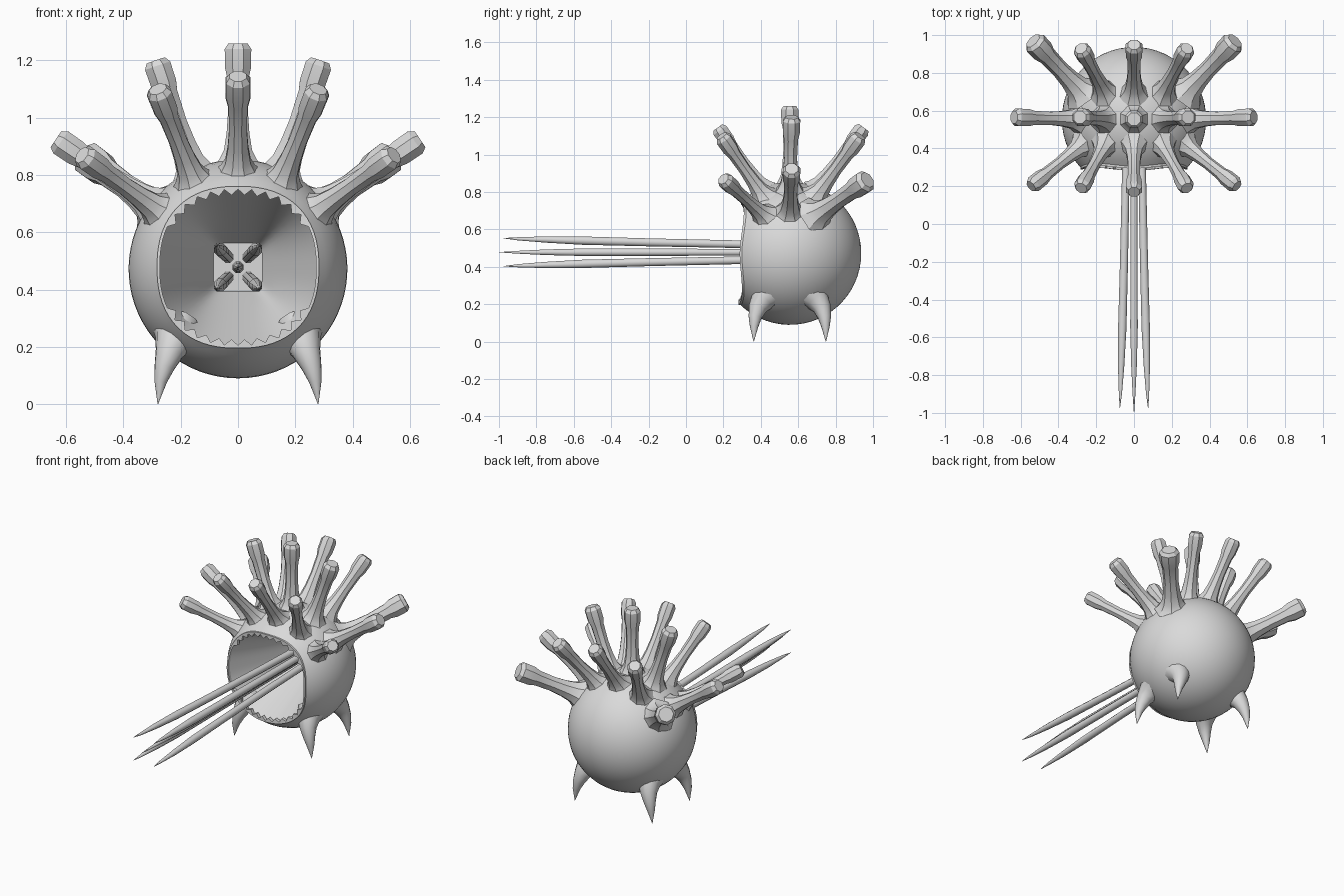
import bpy, bmesh, math
from mathutils import Vector

if "Cube" in bpy.data.objects:
    bpy.data.objects.remove(bpy.data.objects["Cube"])

grey = bpy.data.materials.new("plain grey")
grey.diffuse_color = (0.7, 0.7, 0.7, 1)
grey.use_nodes = True
grey.node_tree.nodes["Principled BSDF"].inputs["Base Color"].default_value = grey.diffuse_color

C = Vector((0, 0.555, 0.472))   # body centre
R = 0.382
MOUTH_Z = 0.478


def finish(bm, name, angle):
    bmesh.ops.recalc_face_normals(bm, faces=bm.faces)
    me = bpy.data.meshes.new(name)
    bm.to_mesh(me)
    bm.free()
    ob = bpy.data.objects.new(name, me)
    bpy.context.collection.objects.link(ob)
    me.materials.append(grey)
    bpy.ops.object.select_all(action='DESELECT')
    ob.select_set(True)
    bpy.context.view_layer.objects.active = ob
    bpy.ops.object.shade_smooth_by_angle(angle=math.radians(angle))
    return ob


def bridge(bm, a, b):
    n = len(a)
    for i in range(n):
        bm.faces.new((a[i], a[(i + 1) % n], b[(i + 1) % n], b[i]))


def superellipse(t, r, n):
    c, s = math.cos(t), math.sin(t)
    k = r / (abs(c) ** n + abs(s) ** n) ** (1 / n)
    return k * c, k * s


def tube(name, stations, sides=10, angle=35):
    """Loft rings along (point, radius, squareness) stations."""
    bm = bmesh.new()
    rings = []
    pts = [Vector(s[0]) for s in stations]
    for i, (p, r, sq) in enumerate(stations):
        d = (pts[min(i + 1, len(pts) - 1)] - pts[max(i - 1, 0)]).normalized()
        ref = Vector((0, 1, 0)) if abs(d.y) < 0.9 else Vector((0, 0, 1))
        u = d.cross(ref).normalized()
        v = d.cross(u)
        ring = []
        for k in range(sides):
            x, y = superellipse(2 * math.pi * (k + 0.5) / sides, r, sq)
            ring.append(bm.verts.new(pts[i] + u * x + v * y))
        rings.append(ring)
    for a, b in zip(rings, rings[1:]):
        bridge(bm, a, b)
    bm.faces.new(rings[0])
    bm.faces.new(rings[-1])
    return finish(bm, name, angle)


# Body: round shell with a mouth opening and a tapering throat
N = 72
rim = []
for i in range(N):
    t = 2 * math.pi * i / N
    x, z = superellipse(t, 0.28, 2.35)
    z += MOUTH_Z - C.z
    rim.append((t, math.atan2(z, x), math.asin(min(1, math.hypot(x, z) / R))))
bm = bmesh.new()
rings = []
STEPS = 22
for j in range(STEPS):
    ring = []
    for t, th, ph0 in rim:
        ph = ph0 + (math.pi - ph0) * j / STEPS
        d = Vector((math.sin(ph) * math.cos(th), -math.cos(ph), math.sin(ph) * math.sin(th)))
        ring.append(bm.verts.new(C + d * R))
    rings.append(ring)
for a, b in zip(rings, rings[1:]):
    bridge(bm, a, b)
pole = bm.verts.new(C + Vector((0, R, 0)))
for i in range(N):
    bm.faces.new((rings[-1][i], rings[-1][(i + 1) % N], pole))
prev = rings[0]
rim_pts = [v.co.copy() for v in rings[0]]
for j in range(1, 7):
    f = j / 6
    ring = []
    for (t, th, ph0), p in zip(rim, rim_pts):
        x, z = superellipse(t, 0.085, 7)
        ring.append(bm.verts.new(p.lerp(Vector((x, 0.72, MOUTH_Z + z)), f)))
    bridge(bm, prev, ring)
    prev = ring
bm.faces.new(prev)
finish(bm, "body", 40)

# Lip with saw teeth along its upper and lower arcs
bm = bmesh.new()
layers = []
for dy in (-0.008, 0.012):
    outer, inner = [], []
    for i, p in enumerate(rim_pts):
        toothed = abs(math.sin(rim[i][0])) > 0.45
        k = (0.90 if i % 2 else 0.975) if toothed else 0.975
        outer.append(bm.verts.new((p.x * 1.01, p.y + dy, MOUTH_Z + (p.z - MOUTH_Z) * 1.01)))
        inner.append(bm.verts.new((p.x * k, p.y + dy, MOUTH_Z + (p.z - MOUTH_Z) * k)))
    layers.append((outer, inner))
(fo, fi), (bo, bi) = layers
for a, b in ((fo, fi), (fi, bi), (bi, bo), (bo, fo)):
    bridge(bm, a, b)
finish(bm, "toothed_lip", 25)


# Stalks with flared roots and blocky rounded heads
def stalk(name, base, tip, s):
    off = Vector(base) - C
    a = C + off.normalized() * 0.36
    b = Vector(tip)
    d = (b - a).normalized()
    shaft = (b - a).length - 0.1
    st = [(a + d * shaft * f, r * s, 2) for f, r in
          ((0, 0.09), (0.07, 0.07), (0.17, 0.053), (0.35, 0.043), (0.6, 0.037), (0.93, 0.040))]
    st += [(b - d * h, r * s, 3.5) for h, r in
           ((0.085, 0.046), (0.02, 0.047), (0.0, 0.034))]
    tube(name, st, 8, 30)


# (base x, base z, tip x, tip y offset from the centre, tip z)
rows = {
    "middle": (0, 1.0, [(0, 0.83, 0, 0, 1.26), (0.15, 0.80, 0.287, 0.01, 1.2),
                        (0.29, 0.69, 0.635, 0.01, 0.925)]),
    "front": (-0.135, 0.9, [(0, 0.80, 0, -0.385, 1.145), (0.15, 0.77, 0.28, -0.365, 1.1),
                            (0.27, 0.67, 0.545, -0.355, 0.87)]),
    "back": (0.135, 0.95, [(0, 0.80, 0, 0.395, 1.145), (0.15, 0.77, 0.28, 0.375, 1.1),
                           (0.27, 0.67, 0.535, 0.415, 0.865)]),
}
for row, (by, s, items) in rows.items():
    for n, (bx, bz, tx, ty, tz) in enumerate(items):
        size = 1.25 if row == "back" and n == 2 else s
        for side in ((1,) if bx == 0 else (1, -1)):
            stalk(f"{row}_stalk_{n}_{'right' if side > 0 else 'left'}",
                  (side * bx, C.y + by, bz), (side * tx, C.y + ty, tz), size)

# Four curved claws as feet
for sx in (1, -1):
    for sy in (1, -1):
        path = [(0.215, 0.10, 0.265, 0.085), (0.222, 0.145, 0.225, 0.068),
                (0.240, 0.172, 0.18, 0.050), (0.257, 0.186, 0.13, 0.036),
                (0.270, 0.191, 0.08, 0.023), (0.28, 0.193, 0.0, 0.001)]
        tube(f"{'back' if sy > 0 else 'front'}_claw_{'right' if sx > 0 else 'left'}",
             [((sx * x, C.y + sy * y, z), r, 2) for x, y, z, r in path], 12, 50)

# Five long pointed tongues: one central, four around it
profile = [(0.73, 0.035, 0.022), (0.28, 0.043, 0.022), (-0.2, 0.053, 0.023),
           (-0.55, 0.062, 0.024), (-0.75, 0.068, 0.018), (-0.9, 0.072, 0.009),
           (-0.975, 0.075, 0.001)]
tube("centre_tongue", [((0, y - (0.025 if y < -0.9 else 0), MOUTH_Z), r * 0.9, 2)
                       for y, o, r in profile], 8, 50)
for sx in (1, -1):
    for sz in (1, -1):
        tube(f"{'upper' if sz > 0 else 'lower'}_tongue_{'right' if sx > 0 else 'left'}",
             [((sx * o, y, MOUTH_Z + sz * o), r, 2) for y, o, r in profile], 8, 50)
